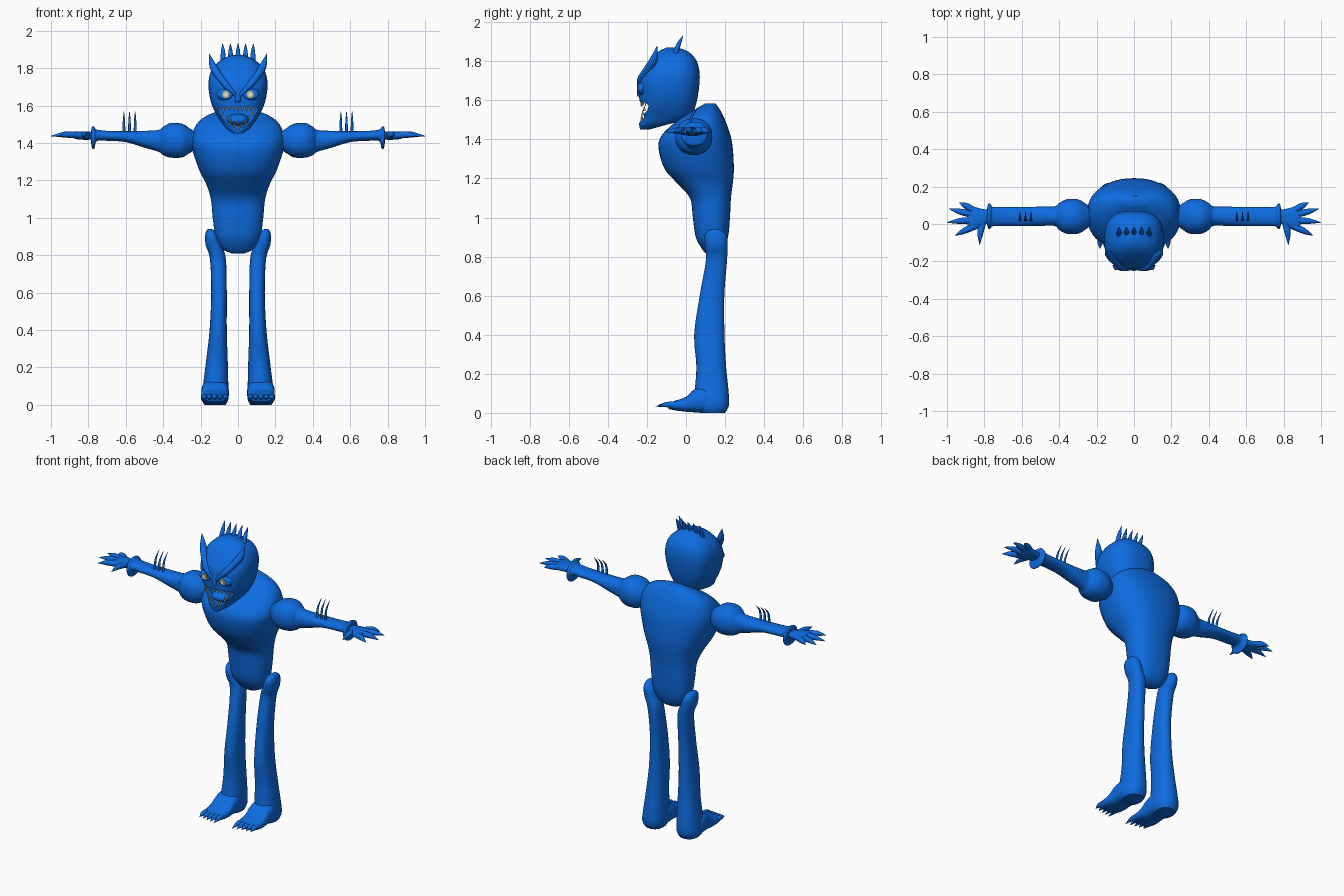
import bpy, bmesh, math
from mathutils import Vector

if "Cube" in bpy.data.objects:
    bpy.data.objects.remove(bpy.data.objects["Cube"])


def material(name, color):
    m = bpy.data.materials.new(name)
    m.use_nodes = True
    m.diffuse_color = color
    bsdf = m.node_tree.nodes["Principled BSDF"]
    bsdf.inputs["Base Color"].default_value = color
    bsdf.inputs["Roughness"].default_value = 0.6
    return m


BLUE = material("blue skin", (0.004, 0.15, 0.75, 1))
IVORY = material("ivory teeth", (0.75, 0.6, 0.3, 1))
GOLD = material("golden iris", (0.65, 0.5, 0.2, 1))
WHITE = material("eye white", (0.85, 0.85, 0.8, 1))


def skin(name, strips, mat=BLUE, mirror=False, angle=50):
    """Bridge each list of rings into a closed tube; all tubes share one object."""
    bm = bmesh.new()
    for rings in strips:
        loops = [[bm.verts.new(p) for p in ring] for ring in rings]
        n = len(loops[0])
        for lo, hi in zip(loops, loops[1:]):
            for i in range(n):
                j = (i + 1) % n
                bm.faces.new((lo[i], lo[j], hi[j], hi[i]))
        bm.faces.new(loops[0])
        bm.faces.new(loops[-1])
    bmesh.ops.recalc_face_normals(bm, faces=bm.faces)
    mesh = bpy.data.meshes.new(name)
    bm.to_mesh(mesh)
    bm.free()
    mesh.materials.append(mat)
    obj = bpy.data.objects.new(name, mesh)
    bpy.context.collection.objects.link(obj)
    if mirror:
        obj.modifiers.new("mirror", "MIRROR")
    shade(obj, angle)
    return obj


def shade(obj, angle):
    bpy.ops.object.select_all(action="DESELECT")
    obj.select_set(True)
    bpy.context.view_layer.objects.active = obj
    bpy.ops.object.shade_smooth_by_angle(angle=math.radians(angle))


def spline(rows, steps):
    """Catmull-Rom interpolation through rows of numbers."""
    rows = [rows[0]] + list(rows) + [rows[-1]]
    out = []
    for a, b, c, d in zip(rows, rows[1:], rows[2:], rows[3:]):
        for s in range(steps):
            t = s / steps
            out.append([q + t / 2 * (r - p + t * (2 * p - 5 * q + 4 * r - w
                        + t * (3 * (q - r) + w - p)))
                        for p, q, r, w in zip(a, b, c, d)])
    return out + [list(rows[-1])]


def loft(axis, rows, power=2.0, n=32, steps=4):
    """Rows: position on axis, then low and high limits on the other two axes."""
    rings = []
    for t, a0, a1, b0, b1 in spline(rows, steps):
        ring = []
        for k in range(n):
            u = 2 * math.pi * k / n
            p = [((lo + hi) + (hi - lo) * math.copysign(abs(f) ** (2 / power), f)) / 2
                 for lo, hi, f in ((a0, a1, math.cos(u)), (b0, b1, math.sin(u)))]
            p.insert("xyz".index(axis), t)
            ring.append(p)
        rings.append(ring)
    return rings


def sweep(points, radii, n=10, steps=4):
    """Tapered tube along a smooth path."""
    rows = spline([(*p, r) for p, r in zip(points, radii)], steps)
    rings = []
    for i, row in enumerate(rows):
        ahead, behind = rows[min(i + 1, len(rows) - 1)], rows[max(i - 1, 0)]
        turn = (Vector(ahead[:3]) - Vector(behind[:3])).to_track_quat("Z", "Y")
        rings.append([Vector(row[:3]) + turn @ Vector((
            row[3] * math.cos(2 * math.pi * k / n),
            row[3] * math.sin(2 * math.pi * k / n), 0)) for k in range(n)])
    return rings


def body(profile):
    """Symmetric rows from height, front, back and half width."""
    return [(z, -w, w, f, b) for z, f, b, w in profile]


# Torso
skin("torso", [loft("z", body([
    (.81, .11, .16, .035), (.835, .085, .19, .085), (.9, .05, .215, .12),
    (1, .035, .225, .135), (1.1, .02, .23, .145), (1.18, -.05, .24, .17),
    (1.25, -.11, .245, .205), (1.35, -.14, .24, .24), (1.42, -.125, .228, .25),
    (1.5, -.04, .2, .222), (1.55, .04, .175, .16), (1.585, .1, .15, .06)]), 2.4, 48)])

# Head with a cut mouth
head = skin("head", [loft("z", body([
    (1.45, -.235, -.19, .02), (1.475, -.24, -.1, .06), (1.51, -.24, .02, .088),
    (1.56, -.235, .045, .12), (1.62, -.24, .06, .145), (1.7, -.24, .07, .158),
    (1.76, -.215, .067, .152), (1.81, -.18, .05, .128), (1.85, -.14, .01, .08),
    (1.87, -.1, -.04, .03)]), 2.7, 48)])
half = [(.05, 1.593), (.1, 1.59), (.108, 1.575), (.085, 1.535), (.05, 1.495)]
outline = half + [(0, 1.478)] + [(-x, z) for x, z in reversed(half)]
cutter = skin("mouth_cutter", [[[(x, y, z) for x, z in outline] for y in (-.3, -.165)]])
cutter.hide_render = True
cut = head.modifiers.new("mouth", "BOOLEAN")
cut.operation, cut.object, cut.solver = "DIFFERENCE", cutter, "EXACT"
bpy.context.view_layer.objects.active = head
bpy.ops.object.modifier_apply(modifier="mouth")
bpy.data.objects.remove(cutter)
shade(head, 40)
skin("tongue", [loft("y", [(-.215, -.025, .025, 1.515, 1.53), (-.2, -.05, .05, 1.5, 1.545),
                           (-.15, -.06, .06, 1.49, 1.56)])])


# Teeth follow the curved lips
def lip(x):
    return -.228 + .145 * (1 - (1 - abs(x / .135) ** 2.7) ** (1 / 2.7))


teeth = []
for i in range(-4, 5):
    x = i * .023
    teeth.append(sweep([(x, lip(x), 1.597), (x, lip(x) - .002, 1.568)], (.008, .001), 6, 1))
for i in range(-4, 5):
    x = i * .02
    z = 1.477 + .07 * (abs(i) / 4) ** 1.3
    teeth.append(sweep([(x, lip(x), z), (x * .97, lip(x), z + .026)], (.007, .001), 6, 1))
skin("teeth", teeth, IVORY, angle=30)

# Eyes, brow horns, nose and crest
skin("eyelid", [loft("y", [(-.247, .05, .08, 1.65, 1.67), (-.243, .03, .105, 1.635, 1.685),
                           (-.22, .02, .115, 1.625, 1.695)], n=24)], mirror=True)
for name, mat, r, y in (("iris", GOLD, .019, -.249), ("pupil", WHITE, .01, -.252)):
    skin(name, [loft("y", [(y, .065 - r, .065 + r, 1.66 - r, 1.66 + r),
                           (y + .008, .065 - r, .065 + r, 1.66 - r, 1.66 + r)],
                     n=16, steps=1)], mat, True)
skin("brow_horn", [sweep([(.012, -.238, 1.655), (.06, -.234, 1.705), (.1, -.2, 1.755),
                          (.133, -.165, 1.81), (.155, -.148, 1.878)],
                         (.009, .017, .02, .02, .001))], mirror=True)
skin("nose", [sweep([(0, -.225, 1.69), (0, -.236, 1.65), (0, -.24, 1.62)],
                    (.008, .015, .012))])
skin("crest_spikes", [sweep([(x * .04, -.055, 1.84), (x * .04, -.036, 1.89),
                             (x * .041, -.015, 1.932)], (.014, .011, .001))
                      for x in range(-2, 3)])

# Arms
skin("arm", [loft("x", [
    (.22, 0, .08, 1.37, 1.45), (.26, -.03, .11, 1.345, 1.48),
    (.3, -.052, .132, 1.323, 1.503), (.36, -.052, .132, 1.322, 1.507),
    (.4, -.032, .112, 1.335, 1.487), (.425, -.01, .095, 1.353, 1.47),
    (.5, -.01, .093, 1.375, 1.465), (.6, -.01, .09, 1.405, 1.463),
    (.7, -.01, .09, 1.412, 1.465), (.755, -.012, .092, 1.41, 1.472),
    (.767, -.024, .107, 1.372, 1.485), (.78, -.024, .107, 1.372, 1.487),
    (.786, 0, .08, 1.41, 1.46)], 2.2)], mirror=True)
skin("arm_spikes", [sweep([(x, .022, 1.455), (x, .03, 1.52), (x, .068, 1.568)],
                          (.008, .006, .001), 8) for x in (.55, .58, .61)], mirror=True)

# Hands
skin("palm", [loft("x", [(.77, .01, .075, 1.42, 1.458), (.81, -.01, .08, 1.417, 1.462),
                         (.86, -.035, .092, 1.42, 1.462), (.89, -.025, .085, 1.43, 1.455)],
                   2.4, 24)], mirror=True)
fingers = [((.86, .075), (.9, .098), (.935, .115)), ((.87, .052), (.93, .066), (.99, .082)),
           ((.87, .018), (.93, .016), (1, .008)), ((.86, -.015), (.91, -.038), (.958, -.062)),
           ((.81, .005), (.822, -.05), (.825, -.112))]
skin("fingers", [sweep([(*p, z) for p, z in zip(path, (1.442, 1.445, 1.437))],
                       (.018, .016, .001)) for path in fingers], mirror=True)

# Legs, feet and toe claws
skin("leg", [loft("z", [
    (0, .065, .18, .07, .2), (.04, .05, .195, .035, .22), (.12, .052, .185, .045, .217),
    (.24, .055, .17, .053, .205), (.4, .06, .152, .042, .197), (.6, .06, .143, .07, .196),
    (.78, .065, .15, .102, .21), (.85, .085, .172, .097, .212), (.9, .105, .176, .093, .21),
    (.93, .125, .17, .11, .19), (.94, .142, .158, .135, .165)], 2.3)], mirror=True)
skin("foot", [loft("y", [
    (.18, .07, .175, .004, .08), (.1, .05, .195, 0, .13), (.04, .05, .195, .003, .118),
    (0, .05, .197, .006, .082), (-.05, .051, .197, .012, .064),
    (-.09, .06, .187, .02, .05)], 2.8)], mirror=True)
skin("toe_claws", [sweep([(.068 + .028 * i, -.05, .04), (.067 + .0285 * i, -.1, .042),
                          (.066 + .029 * i, -.155 + .006 * i, .033)],
                         (.018, .014, .001)) for i in range(5)], mirror=True)
